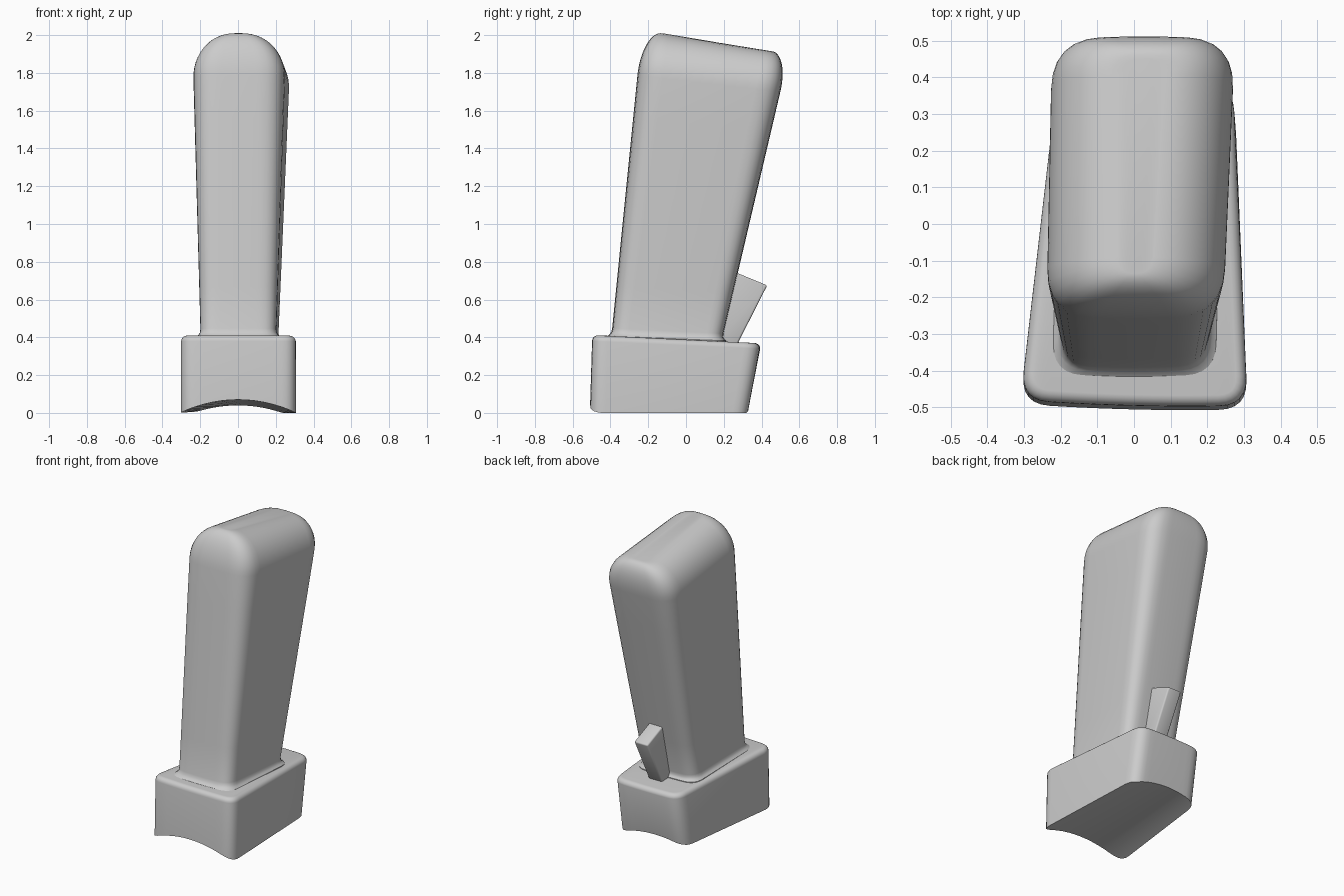
import bpy, bmesh, math
from mathutils import Vector

cube = bpy.data.objects.get("Cube")
if cube:
    bpy.data.objects.remove(cube, do_unlink=True)

grey = bpy.data.materials.new("plain_grey")
grey.use_nodes = True
COLOUR = (0.6, 0.6, 0.6, 1)
grey.diffuse_color = COLOUR
grey.node_tree.nodes["Principled BSDF"].inputs["Base Color"].default_value = COLOUR

ARC, SPAN = 6, 10  # segments per corner and per straight front or back edge


def corner(p, toward_a, toward_b, r):
    """Rounded corner at p, from the edge toward a to the edge toward b."""
    a = p + (toward_a - p).normalized() * r
    b = p + (toward_b - p).normalized() * r
    return [a * (1 - t) ** 2 + p * 2 * t * (1 - t) + b * t * t
            for t in (i / ARC for i in range(ARC + 1))]


def ring(quad, r, bulge):
    """Rounded four-sided loop: front half left to right, back half right to left."""
    fl, fr, br, bl = quad
    loop = []
    for a, p, q, b, side in ((bl, fl, fr, br, -1), (fr, br, bl, fl, 1)):
        first, last = corner(p, a, q, r), corner(q, p, b, r)
        middle = [first[-1].lerp(last[0], i / SPAN) for i in range(1, SPAN)]
        half = first + middle + last
        mid, width = (p.x + q.x) / 2, abs(q.x - p.x) / 2
        for v in half:
            v.y += side * bulge * (1 - ((v.x - mid) / width) ** 2)
        loop += half
    return loop


def grow(quad, dx, dy):
    signs = ((-1, -1), (1, -1), (1, 1), (-1, 1))
    return [p + Vector((sx * dx, sy * dy, 0)) for p, (sx, sy) in zip(quad, signs)]


def blend(low, high, t):
    return [a.lerp(b, t) for a, b in zip(low, high)]


def finish(name, bm, angle):
    bmesh.ops.recalc_face_normals(bm, faces=bm.faces)
    mesh = bpy.data.meshes.new(name)
    bm.to_mesh(mesh)
    bm.free()
    mesh.materials.append(grey)
    obj = bpy.data.objects.new(name, mesh)
    bpy.context.collection.objects.link(obj)
    bpy.ops.object.select_all(action="DESELECT")
    obj.select_set(True)
    bpy.context.view_layer.objects.active = obj
    bpy.ops.object.shade_smooth_by_angle(angle=math.radians(angle))
    return obj


def loft(name, rings):
    """Skin the loops and cap both ends with strips from front to back."""
    bm = bmesh.new()
    rows = [[bm.verts.new(p) for p in loop] for loop in rings]
    n = len(rows[0])
    for a, b in zip(rows, rows[1:]):
        for i in range(n):
            j = (i + 1) % n
            bm.faces.new((a[i], a[j], b[j], b[i]))
    for row in (rows[0], rows[-1]):
        for i in range(n // 2 - 1):
            bm.faces.new((row[i], row[i + 1], row[n - 2 - i], row[n - 1 - i]))
    return finish(name, bm, 40)


def quad(*points):
    return [Vector(p) for p in points]


# Base block with a hollow, arched underside and a rounded upper rim
low = quad((-.31, -.49, 0), (.31, -.505, 0), (.275, .325, 0), (-.215, .325, 0))
high = quad((-.31, -.48, .41), (.31, -.495, .41), (.27, .385, .37), (-.21, .385, .37))
foot = ring(low, .08, .008)
for v in foot:
    v.z = max(0, .07 * (1 - (v.x / .31) ** 2) - .03 * (v.y + .5) / .83)
rings = [foot]
RIM = .03
for i in range(6):
    a = math.radians(18 * i)
    inset = -RIM * (1 - math.cos(a))
    level = grow(high, inset, inset)
    for p in level:
        p.z -= RIM * (1 - math.sin(a))
    rings.append(ring(level, .08 + inset, .008))
loft("base_block", rings)

# Leaning grip: flared foot, widening shaft, domed top
low = quad((-.2, -.385, .407), (.2, -.385, .407), (.215, .18, .382), (-.185, .18, .382))
high = quad((-.245, -.225, 2.01), (.25, -.225, 2.01), (.285, .54, 1.915), (-.23, .54, 1.915))
rings = []
for t, flare in ((-.015, .025), (0, .022), (.006, .01), (.014, .003), (.025, 0)):
    rings.append(ring(grow(blend(low, high, t), flare, flare), .08, .01))
DOME = .14
for i in range(1, 6):
    t = .025 + (1 - DOME - .025) * i / 6
    rings.append(ring(blend(low, high, t), .08 + .05 * t, .01))
for i in range(13):
    a = math.radians(7.5 * i)
    t = 1 - DOME * (1 - math.sin(a))
    c = 1 - math.cos(a)
    level = grow(blend(low, high, t), -.2 * c, -.1 * c)
    rings.append(ring(level, .125 - .09 * c, .01))
loft("grip", rings)

# Wedge-shaped tab leaning out behind the grip
profile = ((.2, .76), (.26, .745), (.43, .675), (.27, .36), (.15, .36))
bm = bmesh.new()
face = bm.faces.new([bm.verts.new((-.015, y, z)) for y, z in profile])
out = bmesh.ops.extrude_face_region(bm, geom=[face])
moved = [g for g in out["geom"] if isinstance(g, bmesh.types.BMVert)]
bmesh.ops.translate(bm, verts=moved, vec=(.1, 0, 0))
bmesh.ops.recalc_face_normals(bm, faces=bm.faces)
bmesh.ops.bevel(bm, geom=list(bm.edges), offset=.01, segments=3,
                affect="EDGES", profile=.5)
finish("rear_tab", bm, 40)
